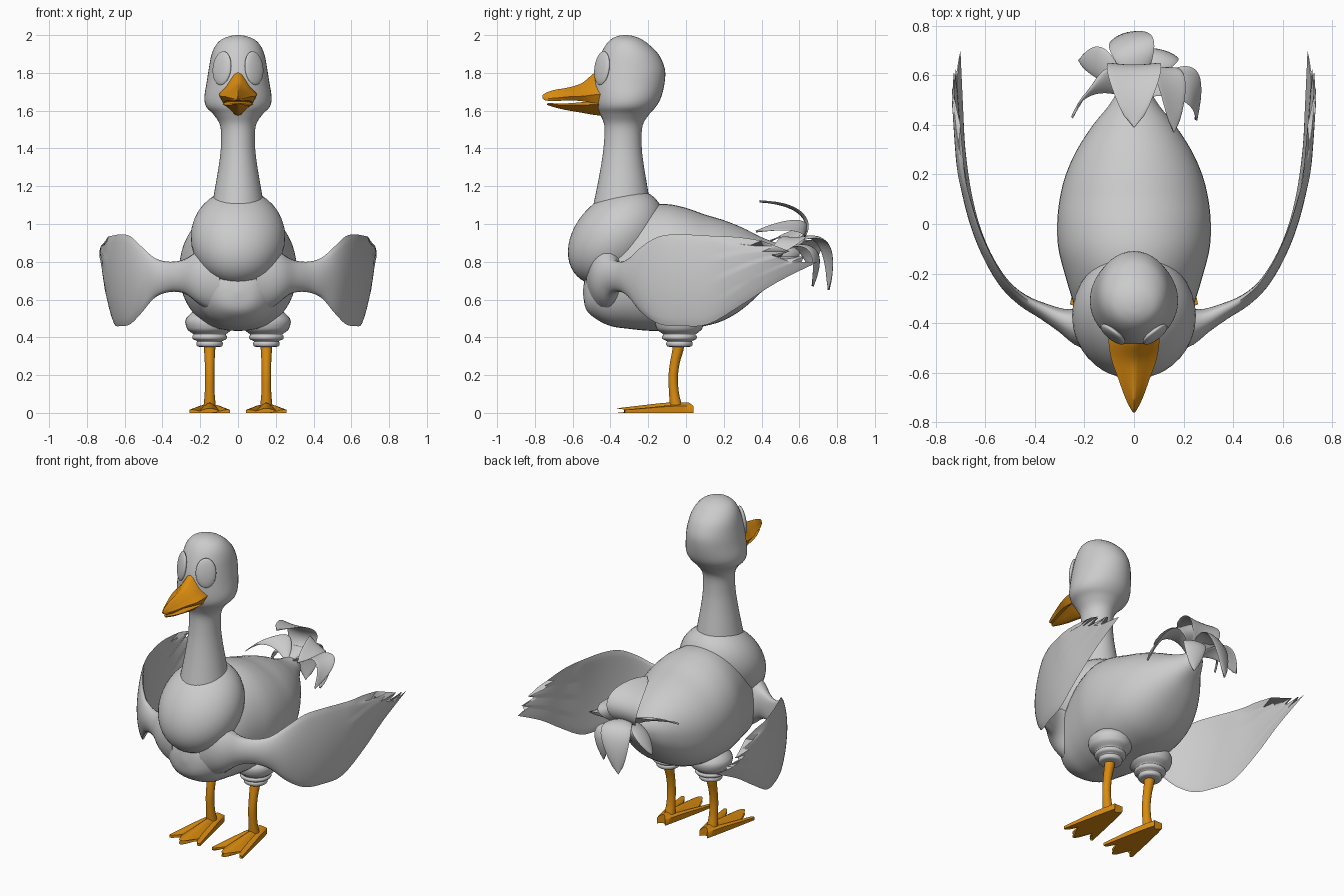
import bpy, bmesh, math
from mathutils import Vector

if "Cube" in bpy.data.objects:
    bpy.data.objects.remove(bpy.data.objects["Cube"])

def material(name, rgb):
    m = bpy.data.materials.new(name)
    m.diffuse_color = (*rgb, 1)
    m.use_nodes = True
    m.node_tree.nodes["Principled BSDF"].inputs["Base Color"].default_value = m.diffuse_color
    return m

GREY = material("plumage_grey", (0.6, 0.6, 0.6))
ORANGE = material("beak_orange", (0.70, 0.26, 0.005))

def finish(name, bm, mat, angle=60):
    bmesh.ops.recalc_face_normals(bm, faces=bm.faces)
    me = bpy.data.meshes.new(name)
    bm.to_mesh(me)
    bm.free()
    me.materials.append(mat)
    me.polygons.foreach_set("use_smooth", [True] * len(me.polygons))
    me.set_sharp_from_angle(angle=math.radians(angle))
    ob = bpy.data.objects.new(name, me)
    bpy.context.collection.objects.link(ob)
    return ob

def loft(name, rings, mat, angle=60):
    """Skin closed rings of points and cap both ends."""
    bm = bmesh.new()
    vs = [[bm.verts.new(p) for p in r] for r in rings]
    n = len(vs[0])
    for a, b in zip(vs, vs[1:]):
        for i in range(n):
            bm.faces.new((a[i], a[(i + 1) % n], b[(i + 1) % n], b[i]))
    bm.faces.new(vs[0])
    bm.faces.new(vs[-1])
    return finish(name, bm, mat, angle)

def resample(rows, k):
    """Catmull-Rom interpolation of parameter rows, k steps per span."""
    p = [rows[0]] + list(rows) + [rows[-1]]
    out = []
    for i in range(1, len(p) - 2):
        for j in range(k):
            t = j / k
            out.append([0.5 * (2 * b + (c - a) * t + (2 * a - 5 * b + 4 * c - d) * t * t
                               + (3 * b - a - 3 * c + d) * t ** 3)
                        for a, b, c, d in zip(*p[i - 1:i + 3])])
    return out + [list(rows[-1])]

def circle(n=40):
    return [(math.cos(2 * math.pi * i / n), math.sin(2 * math.pi * i / n)) for i in range(n)]

def ellipsoid(name, loc, scale, rot, mat):
    bm = bmesh.new()
    bmesh.ops.create_uvsphere(bm, u_segments=40, v_segments=24, radius=1)
    ob = finish(name, bm, mat, 180)
    ob.location, ob.scale, ob.rotation_euler = loc, scale, rot
    return ob

# Body: y, centre z, half width, half height
body = [(-.545, .64, .01, .01), (-.53, .64, .09, .09), (-.48, .66, .16, .16),
        (-.40, .70, .215, .24), (-.3, .745, .25, .30), (-.2, .765, .28, .33),
        (-.1, .77, .305, .335), (0, .765, .31, .32), (.1, .755, .30, .295),
        (.2, .755, .275, .265), (.3, .765, .23, .215), (.4, .785, .165, .145),
        (.48, .81, .10, .09), (.56, .835, .05, .05), (.6, .845, .01, .01)]
rings = []
for y, zc, hw, hz in resample(body, 4):
    ring = []
    for c, s in circle(48):
        e = 0.85 if s < 0 else 1.0           # fuller belly than back
        ring.append((hw * math.copysign(abs(c) ** e, c), y, zc + hz * math.copysign(abs(s) ** e, s)))
    rings.append(ring)
loft("body", rings, GREY)

# Puffed breast collar
ellipsoid("breast", (0, -.37, .93), (.25, .292, .212), (math.radians(45), 0, 0), GREY)

# Neck and head: z, front y, back y, half width
head = [(1.0, -.51, -.17, .15), (1.08, -.495, -.185, .14), (1.2, -.47, -.205, .12),
        (1.32, -.448, -.225, .10), (1.42, -.435, -.235, .09), (1.52, -.432, -.23, .094),
        (1.58, -.455, -.195, .13), (1.62, -.475, -.16, .168), (1.67, -.485, -.132, .178),
        (1.75, -.488, -.113, .166), (1.82, -.478, -.112, .155), (1.89, -.455, -.14, .142),
        (1.94, -.43, -.185, .122), (1.975, -.40, -.23, .09), (1.994, -.365, -.275, .045),
        (2.0, -.33, -.31, .01)]
loft("neck_and_head", [[(w * c, (a + b) / 2 + (b - a) / 2 * s, z) for c, s in circle()]
                       for z, a, b, w in resample(head, 4)], GREY)

# Beak halves: y, bottom z, top z, half width
section = [(-1, .28), (-.75, 0), (-.3, .02), (.3, .02), (.75, 0), (1, .28), (.6, .55), (.2, .96),
           (0, 1.02), (-.2, .96), (-.6, .55)]
upper = [(-.42, 1.635, 1.82, .10), (-.48, 1.64, 1.80, .102), (-.55, 1.65, 1.745, .09),
         (-.62, 1.655, 1.722, .065), (-.70, 1.65, 1.708, .036), (-.745, 1.655, 1.692, .014),
         (-.76, 1.665, 1.68, .004)]
lower = [(-.42, 1.575, 1.66, .08), (-.48, 1.578, 1.655, .078), (-.55, 1.59, 1.645, .065),
         (-.65, 1.607, 1.638, .042), (-.72, 1.625, 1.64, .016), (-.737, 1.633, 1.638, .004)]
loft("upper_beak", [[(w * u, y, b + (t - b) * v) for u, v in section]
                    for y, b, t, w in resample(upper, 4)], ORANGE, 50)
loft("lower_beak", [[(w * u, y, t - (t - b) * v) for u, v in section]
                    for y, b, t, w in resample(lower, 4)], ORANGE, 50)

# Wings: x, bottom edge y z, top edge y z, half thickness
wing = [(.12, -.40, .52, -.40, .92, .13), (.20, -.41, .57, -.41, .87, .09),
        (.28, -.385, .63, -.385, .815, .05), (.36, -.345, .64, -.345, .80, .033),
        (.44, -.30, .61, -.30, .82, .025), (.51, -.235, .53, -.235, .88, .02),
        (.57, -.14, .47, -.14, .935, .016), (.62, -.02, .46, -.03, .945, .013),
        (.655, .12, .47, .08, .94, .011), (.68, .30, .575, .18, .935, .009),
        (.69, .48, .69, .28, .93, .007), (.70, .70, .80, .40, .912, .004)]

def wing_rings(sx):
    rows, m, rings = resample(wing, 4), 24, []
    for i, (x, yb, zb, yt, zt, th) in enumerate(rows):
        f = i / (len(rows) - 1)
        a, b = rows[max(i - 1, 0)], rows[min(i + 1, len(rows) - 1)]
        nrm = Vector((b[1] + b[3] - a[1] - a[3], -2 * (b[0] - a[0]))).normalized()
        ring = []
        for side, vs in ((1, range(m + 1)), (-1, range(m - 1, 0, -1))):
            for j in vs:
                v = j / m
                arch = 4 * v * (1 - v)
                off = side * th * math.sqrt(arch) + .03 * arch * f
                cut = .10 * (j % 6) / 6 * max(0, (f - .75) / .25)   # feather notches
                ring.append((sx * (x + nrm.x * off), yb + (yt - yb) * v + nrm.y * off - cut,
                             zb + (zt - zb) * v - .3 * cut))
        rings.append(ring)
    return rings

# Foot: webbed fan with three toes
def foot_rings(x0):
    rings, m = [], 24
    for i in range(15):
        r = i / 14
        top, bottom = [], []
        for j in range(m + 1):
            a = 2 * j / m - 1
            toe = abs(math.cos(math.pi * a))
            reach = r * (1 - .26 * (1 - toe) * r) * (1 - .12 * a * a)
            x = x0 + a * (.028 + .08 * r ** .9)
            y = .015 - .385 * reach + .025 * a * a * (1 - r)
            h = (.045 * (1 - r) + .010 + .014 * toe * min(1, 3 * r)) * (1 - .35 * a * a)
            top.append((x, y, h))
            bottom.append((x, y, 0))
        rings.append(top + bottom[::-1])
    return rings

leg = [(.48, -.03, .03), (.35, -.04, .03), (.27, -.058, .026), (.19, -.068, .025),
       (.11, -.064, .026), (.05, -.055, .031), (.02, -.05, .034)]
socket = [(.56, .06), (.50, .125), (.45, .122), (.43, .105), (.415, .085), (.405, .092),
          (.39, .088), (.38, .066), (.37, .07), (.352, .064), (.348, .03)]
for side, sx in (("right", 1), ("left", -1)):
    loft(side + "_wing", wing_rings(sx), GREY, 70)
    loft(side + "_foot", foot_rings(.15 * sx), ORANGE, 50)
    loft(side + "_leg", [[(.15 * sx + r * c, y + r * s, z) for c, s in circle(20)]
                         for z, y, r in resample(leg, 4)], ORANGE)
    loft(side + "_thigh", [[(.15 * sx + r * c, -.035 + r * s, z) for c, s in circle(32)]
                           for z, r in resample(socket, 3)], GREY)
    ellipsoid(side + "_eye", (.085 * sx, -.445, 1.825), (.06, .02, .09),
              (math.radians(-8), 0, math.radians(38) * sx), GREY)

# Tail: curled leaf feathers, each a bezier (two controls, tip), half width, width direction
BASE = Vector((0, .50, .865))
feathers = [((0, .68, .90), (0, .72, 1.10), (0, .39, 1.12), .11, (1, 0, 0)),
            ((.10, .68, .92), (.16, .70, 1.04), (.16, .37, .96), .07, (1, -.1, -.5)),
            ((.14, .60, .95), (.28, .62, .96), (.25, .42, .80), .07, (.3, 1, 0)),
            ((.04, .66, .98), (-.03, .80, .98), (-.05, .755, .65), .09, (1, .35, 0)),
            ((-.08, .60, .96), (-.16, .62, 1.0), (-.25, .43, .90), .07, (.5, .8, .3)),
            ((-.08, .62, .93), (-.16, .68, .92), (-.22, .66, .78), .065, (.2, 1, .3)),
            ((.10, .66, .92), (.14, .74, .88), (.11, .67, .67), .07, (1, -.3, 0))]
for k, (c1, c2, tip, w, wd) in enumerate(feathers):
    c1, c2, tip, wd = Vector(c1), Vector(c2), Vector(tip), Vector(wd).normalized()
    rings = []
    for i in range(21):
        t = i / 20
        s = 1 - t
        p = BASE * s ** 3 + c1 * 3 * s * s * t + c2 * 3 * s * t * t + tip * t ** 3
        d = ((c1 - BASE) * s * s + (c2 - c1) * 2 * s * t + (tip - c2) * t * t).normalized()
        n = d.cross(wd).normalized()
        half = w * (.12 + .88 * math.sin(math.pi * t ** 1.3) ** .75) if t < .6 else \
            w * max(.02, math.cos((t - .6) / .4 * math.pi / 2) ** .6)
        rings.append([p + wd * half * c + n * (.006 * q + .12 * half * c * c) for c, q in circle(16)])
    loft("tail_feather_%d" % (k + 1), rings, GREY, 70)
